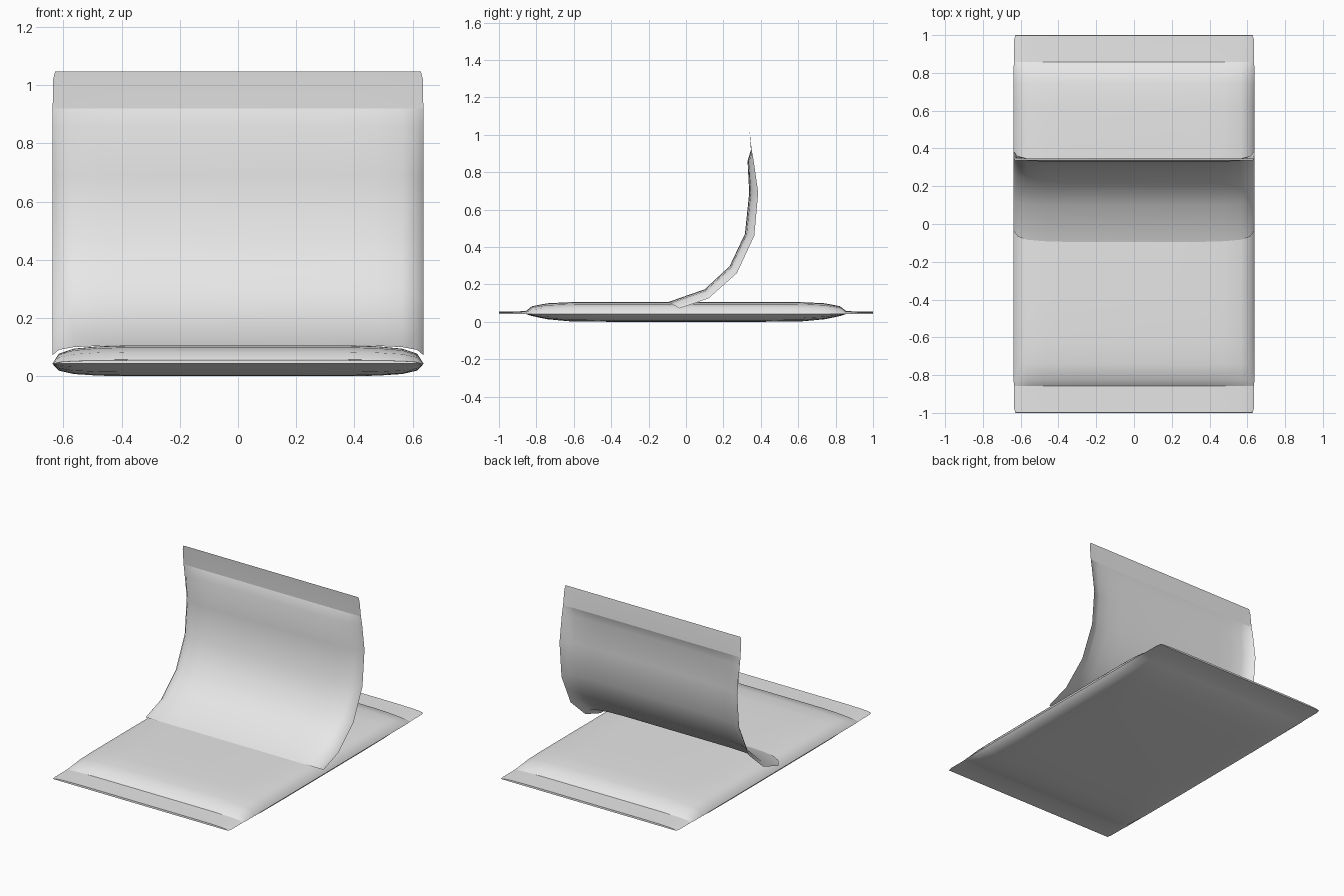
import bpy
import bmesh
from mathutils import Vector

old = bpy.data.objects.get("Cube")
if old:
    bpy.data.objects.remove(old, do_unlink=True)

grey = bpy.data.materials.new("light_grey")
grey.use_nodes = True
grey.diffuse_color = (0.8, 0.8, 0.8, 1)
grey.node_tree.nodes["Principled BSDF"].inputs["Base Color"].default_value = (0.8, 0.8, 0.8, 1)

# Cross-section of a filled sheet: (x, fullness from seam to middle)
half = [(0.0, 1.0), (0.38, 1.0), (0.48, 0.95), (0.565, 0.82), (0.615, 0.55), (0.638, 0.0)]
section = [(-x, f) for x, f in reversed(half[1:])] + half


def add_sheet(bm, rows, crease_rows, flip=False):
    """Loft a sheet through rows of (width scale, seam point, middle point)."""
    grid = []
    for scale, seam, middle in rows:
        s, m = Vector(seam), Vector(middle)
        line = []
        for x, f in section:
            p = s.lerp(m, f)
            line.append(bm.verts.new((x * scale, p.x, p.y)))
        grid.append(line)
    for a, b in zip(grid, grid[1:]):
        for i in range(len(section) - 1):
            quad = [a[i], a[i + 1], b[i + 1], b[i]]
            bm.faces.new(quad[::-1] if flip else quad)
    for r in crease_rows:
        for u, v in zip(grid[r], grid[r][1:]):
            bm.edges.get((u, v)).smooth = False


def finish(name, bm):
    bmesh.ops.remove_doubles(bm, verts=bm.verts[:], dist=0.0005)
    for f in bm.faces:
        f.smooth = True
    for e in bm.edges:
        if len(e.link_faces) == 2 and e.calc_face_angle(0) > 0.9:
            e.smooth = False
    mesh = bpy.data.meshes.new(name)
    bm.to_mesh(mesh)
    bm.free()
    mesh.materials.append(grey)
    bpy.context.collection.objects.link(bpy.data.objects.new(name, mesh))


# Flat pouch lying on the ground: (y, width scale, height above seam, depth below seam)
SEAM = 0.043
end = [(1.0, 0.985, 0.0, 0.0), (0.999, 0.985, 0.012, 0.0), (0.975, 0.995, 0.012, 0.0),
       (0.857, 0.995, 0.014, 0.001), (0.824, 1.0, 0.040, 0.012), (0.743, 1.0, 0.056, 0.029),
       (0.626, 1.0, 0.062, 0.040), (0.4, 1.0, 0.063, 0.043)]
stations = [(-y, w, t, b) for y, w, t, b in end] + end[::-1]
last = len(stations) - 1
bm = bmesh.new()
add_sheet(bm, [(w, (y, SEAM), (y, SEAM + t)) for y, w, t, b in stations], [3, last - 3])
add_sheet(bm, [(w, (y, SEAM), (y, SEAM - b)) for y, w, t, b in stations], [], flip=True)
finish("flat_pouch", bm)

# Curled upper sheet peeling up from the pouch: (seam point, middle point)
curl = [((-0.035, 0.072), (-0.094, 0.106)), ((0.12, 0.125), (0.10, 0.174)),
        ((0.272, 0.26), (0.233, 0.297)), ((0.365, 0.46), (0.315, 0.47)),
        ((0.386, 0.69), (0.338, 0.69)), ((0.362, 0.86), (0.329, 0.86)),
        ((0.351, 0.92), (0.347, 0.92)), ((0.340, 1.02), (0.340, 1.02)),
        ((0.337, 1.047), (0.337, 1.047))]
widths = [1.0] * 6 + [0.998, 0.995, 0.985]
bm = bmesh.new()
add_sheet(bm, [(w, s, m) for w, (s, m) in zip(widths, curl)], [6])
finish("curled_flap", bm)
